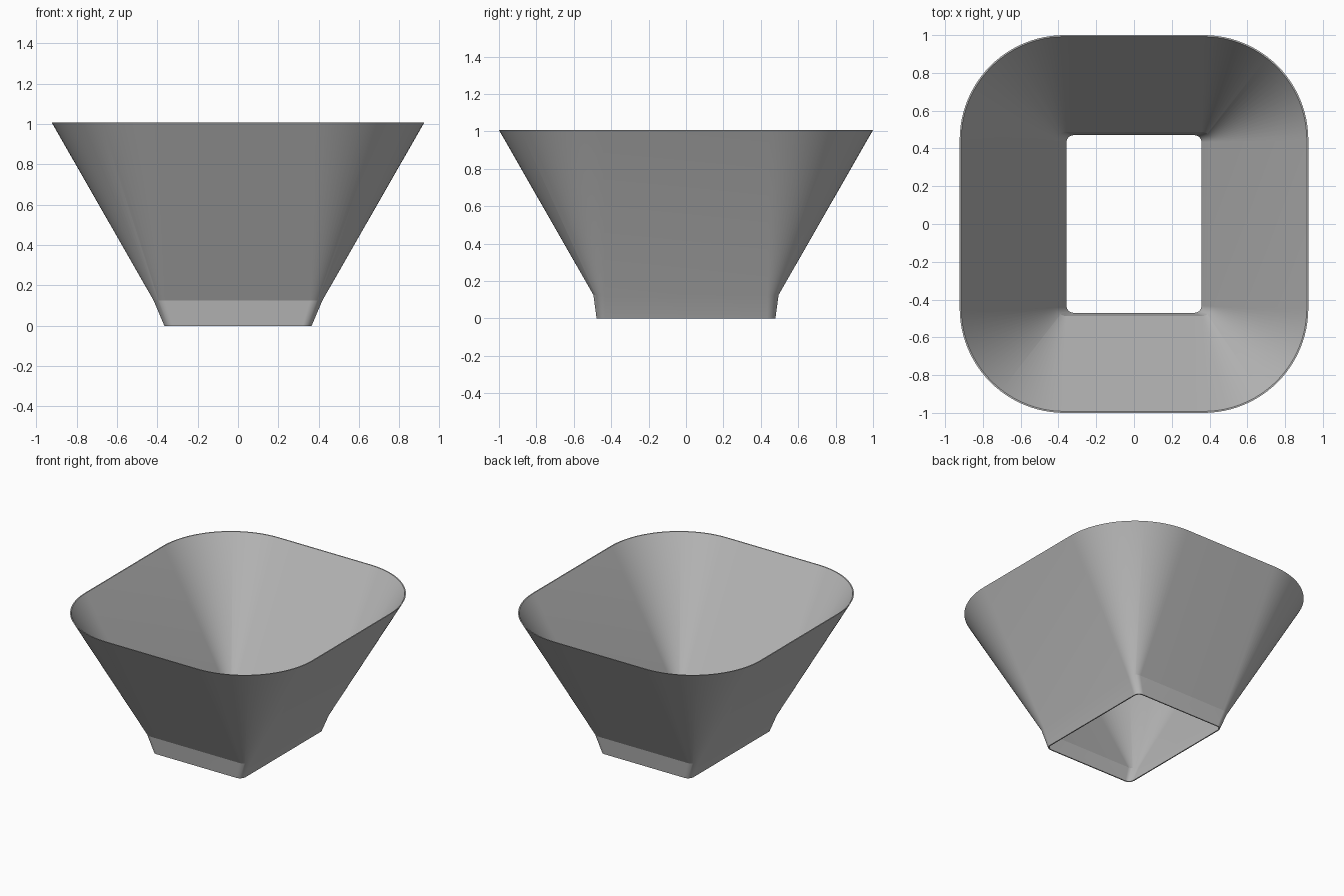
import bpy
import bmesh
import math

cube = bpy.data.objects.get("Cube")
if cube:
    bpy.data.objects.remove(cube, do_unlink=True)

WALL = 0.008
CORNER_STEPS = 24

# Outer sections from bottom to top: half width, half depth, corner radius, height
SECTIONS = [
    (0.365, 0.478, 0.045, 0.0),
    (0.418, 0.495, 0.06, 0.125),
    (0.923, 1.0, 0.555, 1.007),
]


def rounded_ring(bm, half_x, half_y, radius, z):
    """Add one rounded rectangle of vertices, counterclockwise."""
    ring = []
    for quarter, (sx, sy) in enumerate([(1, 1), (-1, 1), (-1, -1), (1, -1)]):
        for step in range(CORNER_STEPS + 1):
            a = (quarter + step / CORNER_STEPS) * math.pi / 2
            x = sx * (half_x - radius) + radius * math.cos(a)
            y = sy * (half_y - radius) + radius * math.sin(a)
            ring.append(bm.verts.new((x, y, z)))
    return ring


def bridge(bm, lower, upper):
    count = len(lower)
    for i in range(count):
        j = (i + 1) % count
        bm.faces.new((lower[i], lower[j], upper[j], upper[i]))


# Grey material
grey = bpy.data.materials.new("grey")
grey.use_nodes = True
colour = (0.5, 0.5, 0.5, 1.0)
grey.diffuse_color = colour
grey.node_tree.nodes["Principled BSDF"].inputs["Base Color"].default_value = colour

# Open funnel: up the outside, over the rim, down the inside, closed at the foot
bm = bmesh.new()
rings = [rounded_ring(bm, *section) for section in SECTIONS]
rings += [rounded_ring(bm, hx - WALL, hy - WALL, r - WALL, z)
          for hx, hy, r, z in reversed(SECTIONS)]
for lower, upper in zip(rings, rings[1:] + rings[:1]):
    bridge(bm, lower, upper)
bmesh.ops.recalc_face_normals(bm, faces=bm.faces)

mesh = bpy.data.meshes.new("funnel_shell")
bm.to_mesh(mesh)
bm.free()
mesh.materials.append(grey)
funnel = bpy.data.objects.new("funnel_shell", mesh)
bpy.context.collection.objects.link(funnel)

# Smooth corners with crisp rim and collar edges
bpy.ops.object.select_all(action="DESELECT")
funnel.select_set(True)
bpy.context.view_layer.objects.active = funnel
bpy.ops.object.shade_smooth_by_angle(angle=math.radians(12))
